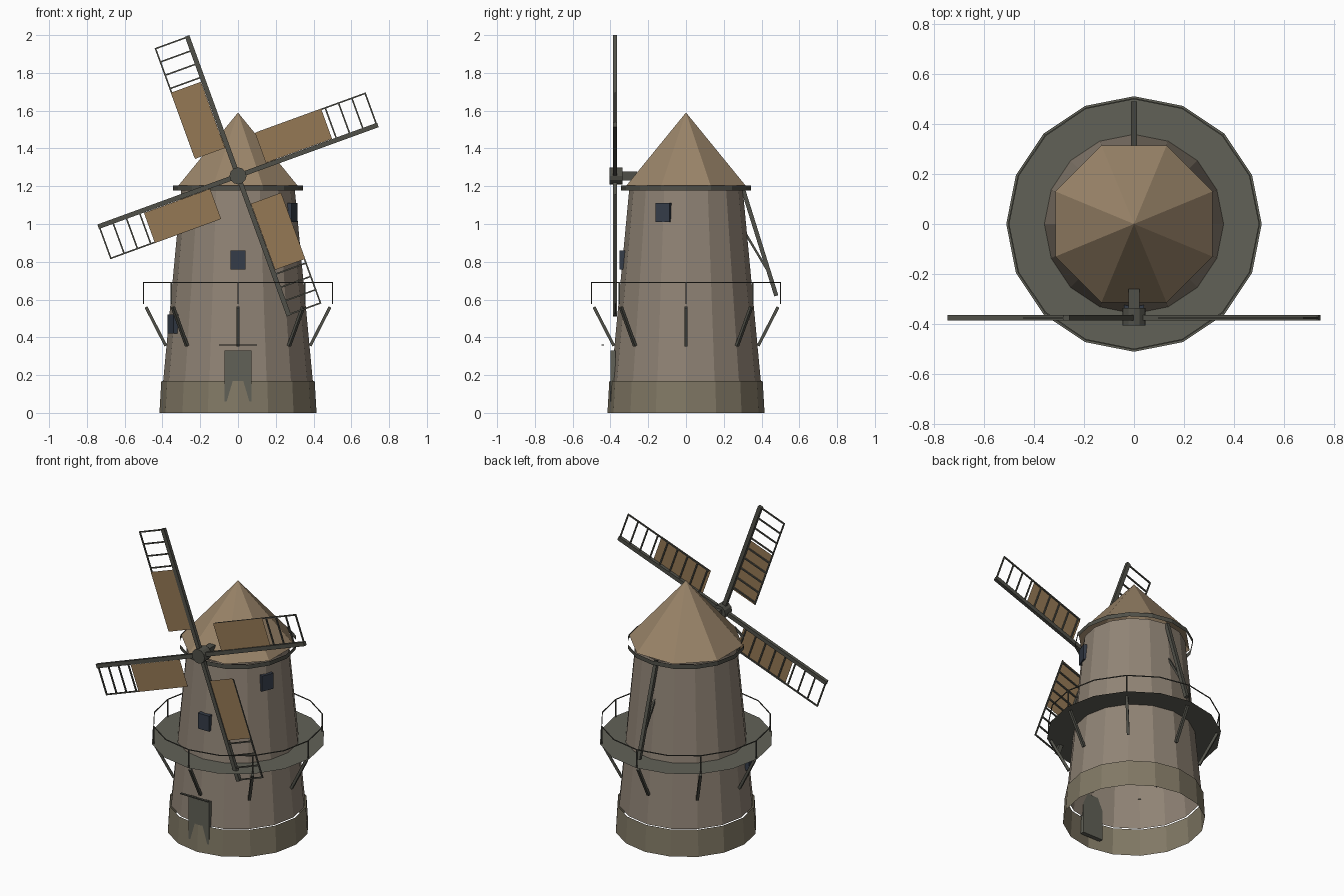
import bpy, bmesh
from math import pi, cos, sin, radians
from mathutils import Vector, Matrix

if "Cube" in bpy.data.objects:
    bpy.data.objects.remove(bpy.data.objects["Cube"])

def mat(name, r, g, b):
    m = bpy.data.materials.new(name)
    m.diffuse_color = (r, g, b, 1)
    m.use_nodes = True
    m.node_tree.nodes["Principled BSDF"].inputs["Base Color"].default_value = m.diffuse_color
    return m

STONE = mat("stone", .28, .23, .18)
BASE = mat("base_stone", .22, .19, .13)
THATCH = mat("thatch", .32, .23, .14)
WOOD = mat("dark_wood", .08, .08, .065)
DECK = mat("deck_wood", .12, .12, .095)
CLOTH = mat("cloth", .30, .19, .09)
GLASS = mat("glass", .035, .045, .065)

def finish(name, bm, material):
    me = bpy.data.meshes.new(name)
    bm.to_mesh(me)
    bm.free()
    me.materials.append(material)
    ob = bpy.data.objects.new(name, me)
    bpy.context.collection.objects.link(ob)
    return ob

def shell(name, profile, sides, material, turn=0):
    """Open faceted surface of revolution from (radius, z) points."""
    bm = bmesh.new()
    rings = []
    for r, z in profile:
        if r == 0:
            rings.append([bm.verts.new((0, 0, z))] * sides)
        else:
            rings.append([bm.verts.new((r * cos(turn + 2 * pi * i / sides),
                                        r * sin(turn + 2 * pi * i / sides), z)) for i in range(sides)])
    for a, b in zip(rings, rings[1:]):
        for i in range(sides):
            j = (i + 1) % sides
            bm.faces.new(list(dict.fromkeys((a[i], a[j], b[j], b[i]))))
    return finish(name, bm, material)

def add_box(bm, loc, size, rot=Matrix()):
    bmesh.ops.create_cube(bm, size=1, matrix=Matrix.Translation(loc) @ rot @ Matrix.Diagonal((*size, 1)))

def add_beam(bm, a, b, w):
    a, b = Vector(a), Vector(b)
    d = b - a
    add_box(bm, (a + b) / 2, (w, w, d.length), d.to_track_quat('Z', 'Y').to_matrix().to_4x4())

def polar(r, ang, z):
    return (r * cos(ang), r * sin(ang), z)

# Tower, base, cap and curb
shell("base", [(.416, 0), (.406, .17)], 16, BASE)
shell("tower", [(.396, .17), (.30, 1.19)], 16, STONE)
shell("cap_roof", [(.34, 1.205), (0, 1.59)], 8, THATCH, pi / 8)
shell("cap_curb", [(.345, 1.178), (.345, 1.205)], 16, WOOD)

# Gallery deck with struts, posts and handrail
shell("deck", [(.51, .577), (.352, .577)], 16, DECK)
struts, rail = bmesh.new(), bmesh.new()
for i in range(8):
    a = i * pi / 4
    add_beam(struts, polar(.382, a, .355), polar(.487, a, .56), .016)
    add_beam(rail, polar(.50, a, .577), polar(.50, a, .69), .006)
for i in range(16):
    add_beam(rail, polar(.50, i * pi / 8, .69), polar(.50, (i + 1) * pi / 8, .69), .005)
finish("deck_struts", struts, WOOD)
finish("deck_railing", rail, WOOD)

# Door and lintel
bm = bmesh.new()
add_box(bm, (0, -.387, .195), (.145, .027, .27))
finish("door", bm, DECK)
bm = bmesh.new()
add_box(bm, (0, -.44, .36), (.2, .014, .006))
finish("door_hood", bm, WOOD)

# Windows
bm = bmesh.new()
for r, deg, z in ((.337, -90, .81), (.308, -22.5, 1.06), (.372, 202.5, .47)):
    a = radians(deg)
    add_box(bm, polar(r, a, z), (.03, .08, .1), Matrix.Rotation(a, 4, 'Z'))
finish("windows", bm, GLASS)

# Windshaft and hub
HUB = Vector((0, -.375, 1.255))
bm = bmesh.new()
add_box(bm, (0, -.31, 1.255), (.042, .1, .048))
bmesh.ops.create_cone(bm, cap_ends=True, segments=12, radius1=.045, radius2=.045, depth=.07,
                      matrix=Matrix.Translation((0, -.37, 1.255)) @ Matrix.Rotation(pi / 2, 4, 'X'))
finish("windshaft_hub", bm, WOOD)

# Four sails: drawn along local z with the lattice towards -x, then turned
for k in range(4):
    turn = Matrix.Translation(HUB) @ Matrix.Rotation(radians(-20 + 90 * k), 4, 'Y')
    bm = bmesh.new()
    add_box(bm, (0, 0, .394), (.025, .022, .788))
    add_box(bm, (-.18, 0, .478), (.008, .008, .616))
    for i in range(9):
        add_box(bm, (-.092, 0, .782 - .075 * i), (.18, .008, .008))
    bm.transform(turn)
    finish(f"sail_frame_{k + 1}", bm, WOOD)
    bm = bmesh.new()
    bm.faces.new([bm.verts.new((x, -.007, z)) for x, z in
                  ((-.183, .162), (-.014, .162), (-.014, .535), (-.183, .535))])
    bm.transform(turn)
    finish(f"sail_cloth_{k + 1}", bm, CLOTH)

# Tail pole with brace at the back
bm = bmesh.new()
add_beam(bm, (0, .30, 1.19), (0, .478, .62), .022)
add_beam(bm, (0, .315, .95), (0, .44, .74), .012)
finish("tail_pole", bm, WOOD)
